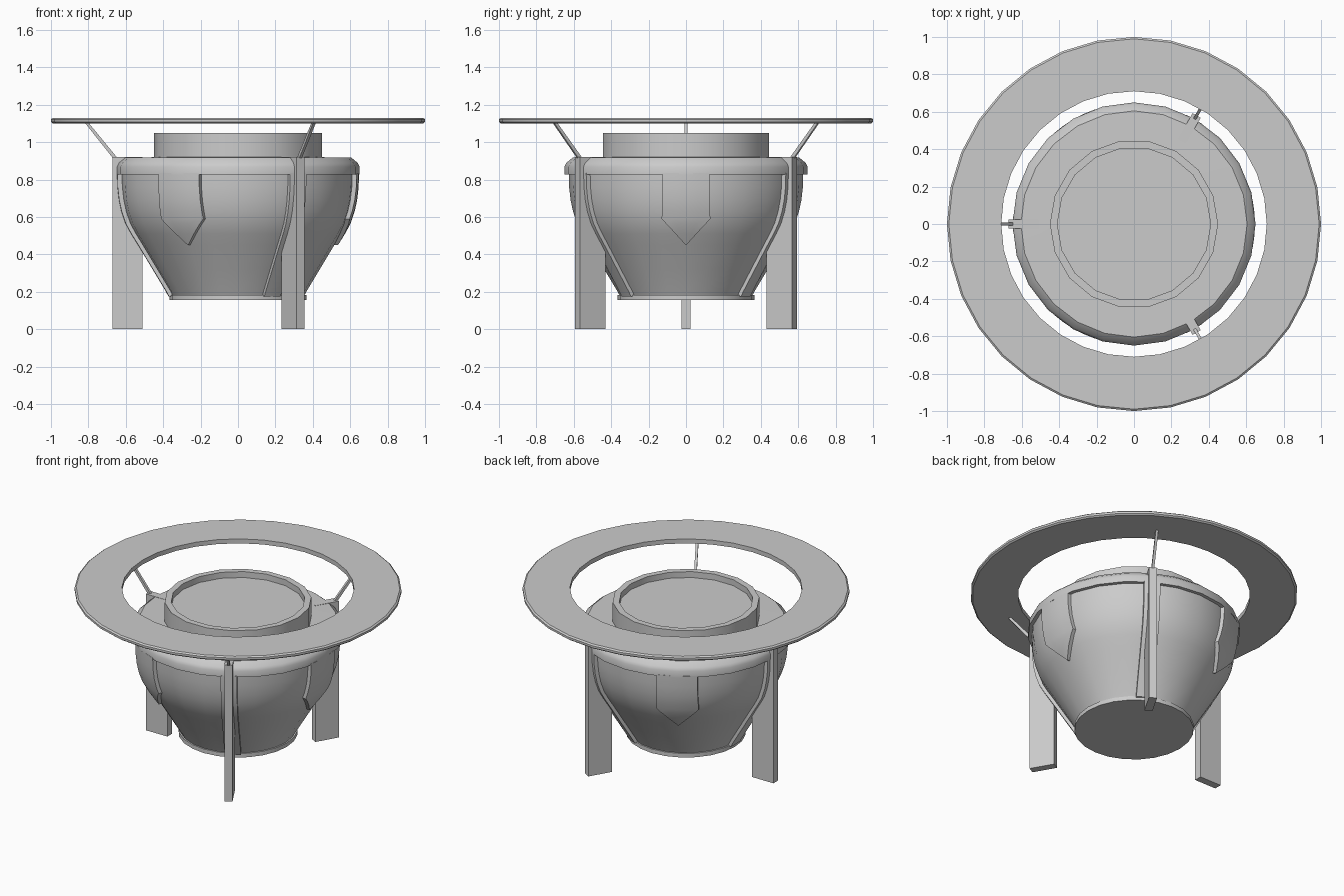
import bpy, bmesh
from math import sin, cos, pi, radians, sqrt

if "Cube" in bpy.data.objects:
    bpy.data.objects.remove(bpy.data.objects["Cube"])

# Bowl outline as (radius, height)
BOWL = [(.352, .175), (.365, .2), (.44, .325), (.515, .45), (.552, .51),
        (.582, .565), (.604, .63), (.617, .69), (.625, .76), (.627, .835)]


def bowl_radius(z):
    for (r0, z0), (r1, z1) in zip(BOWL, BOWL[1:]):
        if z <= z1:
            return r0 + (r1 - r0) * (z - z0) / (z1 - z0)
    return BOWL[-1][0]


def finish(bm, name, angle=30, turn=0):
    bmesh.ops.recalc_face_normals(bm, faces=bm.faces)
    me = bpy.data.meshes.new(name)
    bm.to_mesh(me)
    bm.free()
    ob = bpy.data.objects.new(name, me)
    bpy.context.collection.objects.link(ob)
    ob.rotation_euler.z = radians(turn)
    bpy.ops.object.select_all(action='DESELECT')
    bpy.context.view_layer.objects.active = ob
    ob.select_set(True)
    bpy.ops.object.shade_smooth_by_angle(angle=radians(angle))
    return ob


def lathe(name, profile, sides, closed=False):
    """Revolve a profile; open profiles get flat end caps."""
    bm = bmesh.new()
    rings = [[bm.verts.new((r * cos(2 * pi * i / sides), r * sin(2 * pi * i / sides), z))
              for i in range(sides)] for r, z in profile]
    pairs = list(zip(rings, rings[1:]))
    if closed:
        pairs.append((rings[-1], rings[0]))
    else:
        bm.faces.new(rings[0])
        bm.faces.new(rings[-1])
    for a, b in pairs:
        for i in range(sides):
            j = (i + 1) % sides
            bm.faces.new((a[i], a[j], b[j], b[i]))
    return finish(bm, name)


def wall_strip(name, rows, turn, lift=.02, cols=4):
    """Raised plate that follows the bowl; rows are (height, half width)."""
    bm = bmesh.new()
    loops = []
    for z, w in rows:
        pts = []
        for d in (lift, -.02):
            r = bowl_radius(z) + d
            line = [(w * (2 * i / cols - 1)) for i in range(cols + 1)]
            if d < 0:
                line.reverse()
            pts += [bm.verts.new((sqrt(r * r - y * y), y, z)) for y in line]
        loops.append(pts)
    for a, b in zip(loops, loops[1:]):
        for i in range(len(a)):
            j = (i + 1) % len(a)
            bm.faces.new((a[i], a[j], b[j], b[i]))
    bm.faces.new(loops[0])
    bm.faces.new(loops[-1])
    return finish(bm, name, 25, turn)


def radial_plate(name, outline, half, turn):
    """Flat (radius, height) outline given thickness and turned around z."""
    bm = bmesh.new()
    a, b = [[bm.verts.new((r, y, z)) for r, z in outline] for y in (-half, half)]
    bm.faces.new(a)
    bm.faces.new(b)
    for i in range(len(a)):
        j = (i + 1) % len(a)
        bm.faces.new((a[i], a[j], b[j], b[i]))
    return finish(bm, name, 20, turn)


# Bowl, foot and rim
lathe("bowl", BOWL, 24)
lathe("bowl_foot", [(.365, .155), (.365, .182)], 24)
lathe("bowl_rim", [(.61, .828), (.65, .828), (.65, .868), (.64, .889), (.605, .918), (.40, .92)], 24)

# Raised collar with a shallow dish on top
lathe("top_collar", [(.45, .91), (.45, 1.05), (.41, 1.05), (.41, 1.01)], 18)

# Wide floating ring
lathe("upper_ring", [(.71, 1.10), (.99, 1.10), (1.0, 1.108), (1.0, 1.122), (.99, 1.13), (.71, 1.13)],
      32, closed=True)

rib_rows = [(z, .05) for r, z in BOWL]
tab_rows = [(.45, .002), (.51, .056), (.565, .107), (.59, .13), (.63, .129),
            (.69, .127), (.76, .126), (.835, .126)]
for k in range(3):
    side = 60 + 120 * k
    # Leg, backing rib and ring strut
    radial_plate(f"leg_{k + 1}", [(.51, 0), (.67, 0), (.67, .92), (.51, .92)], .025, side)
    wall_strip(f"leg_rib_{k + 1}", rib_rows, side)
    radial_plate(f"ring_strut_{k + 1}", [(.64, .91), (.665, .91), (.82, 1.105), (.80, 1.105)], .008, side)
    # Pointed tab between the legs
    wall_strip(f"pointed_tab_{k + 1}", tab_rows, 120 * k)
